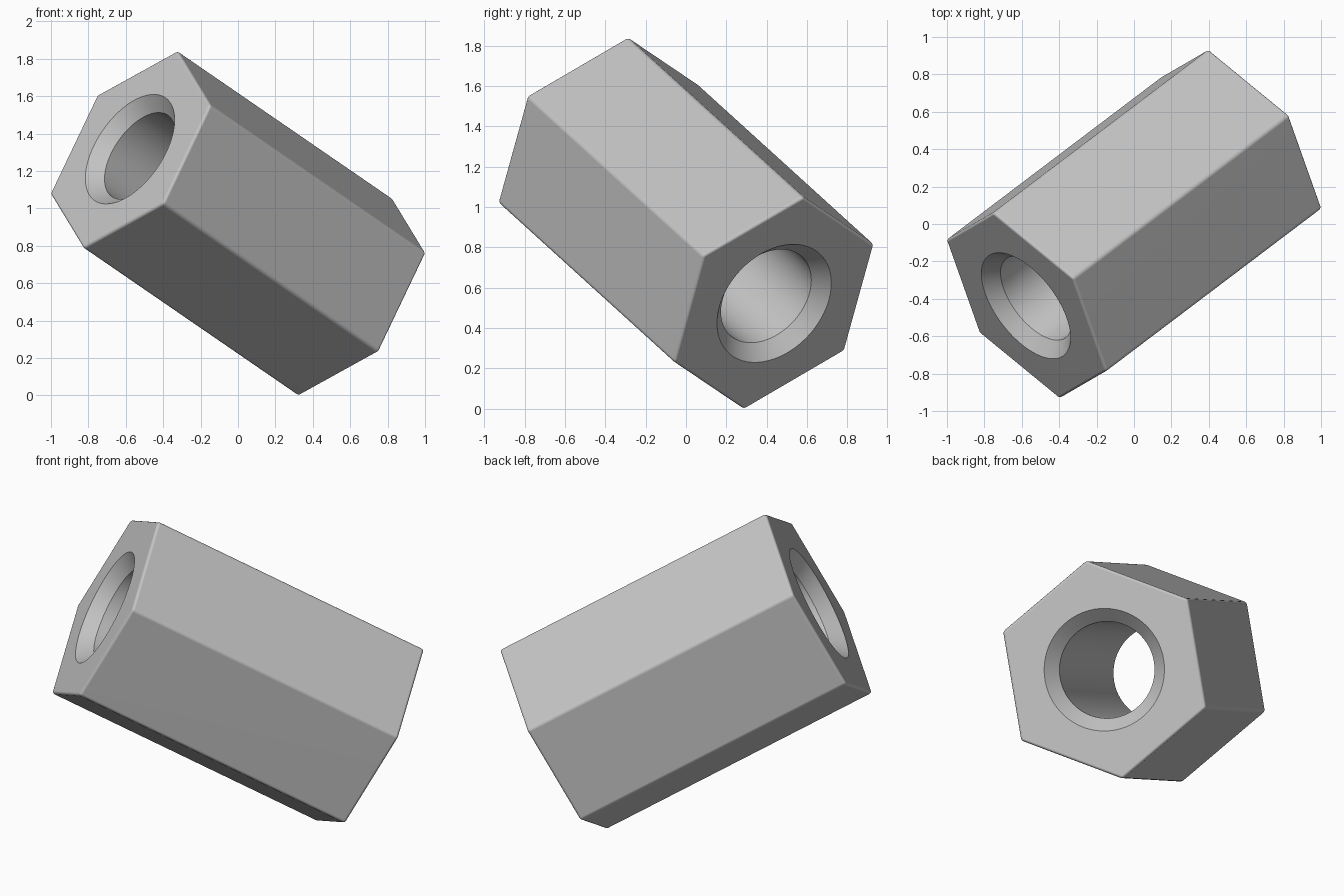
import bpy
import bmesh
import math
from mathutils import Matrix, Vector

cube = bpy.data.objects.get("Cube")
if cube:
    bpy.data.objects.remove(cube, do_unlink=True)

HALF = 0.826        # half length along the axis
CORNER = 0.602      # centre to hexagon corner
BORE = 0.264
MOUTH = 0.334       # bore radius at the end faces
DEPTH = 0.075       # countersink depth

# Tilted frame: local z runs along the bore, local x points at a corner
axis = Vector((1.15, 0.87, -0.79)).normalized()
corner = Vector((0.247, 0.143, 0.523))
corner = (corner - axis * corner.dot(axis)).normalized()
side = axis.cross(corner)
frame = Matrix.Translation((0, 0, 0.92)) @ Matrix((corner, side, axis)).transposed().to_4x4()


def lathe(name, profile, steps):
    """Revolve (radius, height) points around local z into a closed solid."""
    bm = bmesh.new()
    verts = [bm.verts.new((r, 0, z)) for r, z in profile]
    edges = [bm.edges.new(pair) for pair in zip(verts, verts[1:])]
    bmesh.ops.spin(bm, geom=verts + edges, cent=(0, 0, 0), axis=(0, 0, 1),
                   angle=math.tau, steps=steps, use_duplicate=False)
    bmesh.ops.remove_doubles(bm, verts=bm.verts[:], dist=1e-4)
    bmesh.ops.dissolve_limit(bm, angle_limit=0.01, verts=bm.verts[:], edges=bm.edges[:])
    bmesh.ops.recalc_face_normals(bm, faces=bm.faces[:])
    bm.transform(frame)
    mesh = bpy.data.meshes.new(name)
    bm.to_mesh(mesh)
    bm.free()
    obj = bpy.data.objects.new(name, mesh)
    bpy.context.collection.objects.link(obj)
    return obj


steel = bpy.data.materials.new("steel grey")
steel.use_nodes = True
steel.diffuse_color = (0.55, 0.55, 0.55, 1)
steel.node_tree.nodes["Principled BSDF"].inputs["Base Color"].default_value = steel.diffuse_color

# Hexagonal body with softly rounded edges
body = lathe("hex_spacer", [(0, -HALF), (CORNER, -HALF), (CORNER, HALF), (0, HALF)], 6)
body.data.materials.append(steel)
bevel = body.modifiers.new("rounded_edges", 'BEVEL')
bevel.width = 0.015
bevel.segments = 4
bevel.limit_method = 'ANGLE'

# Through bore, countersunk at both ends
over = 0.05
flare = MOUTH + over * (MOUTH - BORE) / DEPTH
half_profile = [(0, HALF + over), (flare, HALF + over), (BORE, HALF - DEPTH)]
cutter = lathe("bore_cutter", half_profile + [(r, -z) for r, z in reversed(half_profile)], 64)
cutter.data.materials.append(steel)
cutter.hide_render = True
cut = body.modifiers.new("bore", 'BOOLEAN')
cut.operation = 'DIFFERENCE'
cut.solver = 'EXACT'
cut.object = cutter

# Apply the shaping, then smooth
bpy.ops.object.select_all(action='DESELECT')
body.select_set(True)
bpy.context.view_layer.objects.active = body
for name in ("rounded_edges", "bore"):
    bpy.ops.object.modifier_apply(modifier=name)
bpy.data.objects.remove(cutter, do_unlink=True)
bpy.ops.object.shade_smooth_by_angle(angle=math.radians(30))
weighted = body.modifiers.new("flat_sides", 'WEIGHTED_NORMAL')
weighted.keep_sharp = True
